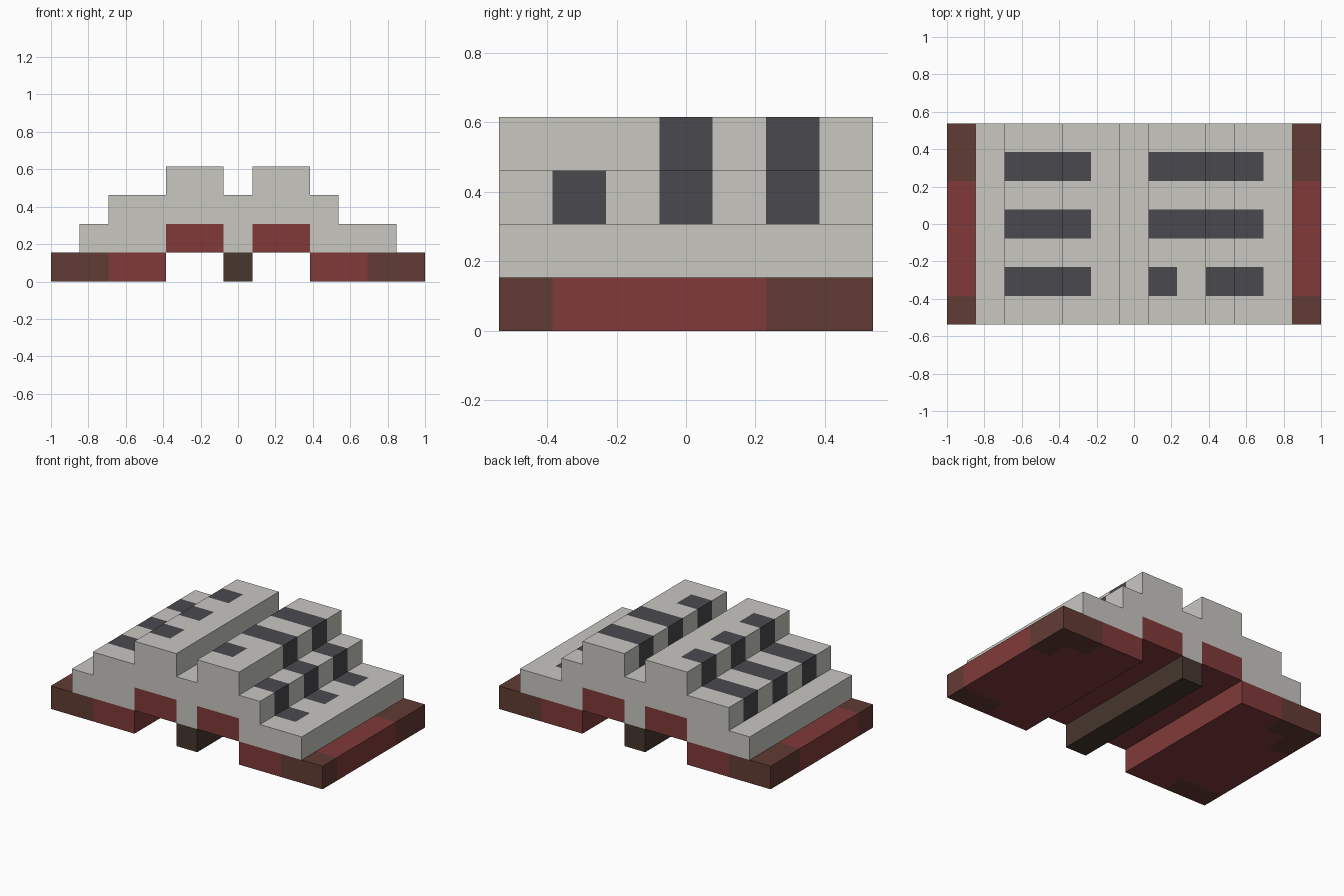
import bpy, bmesh
from math import floor
from mathutils import Vector

if "Cube" in bpy.data.objects:
    bpy.data.objects.remove(bpy.data.objects["Cube"])

U = 2 / 13                      # grid cell; model is 13 x 7 x 4 cells
ORIGIN = Vector((-1, -3.5 * U, 0))


def material(name, rgb):
    m = bpy.data.materials.new(name)
    lin = [((c / 255 + 0.055) / 1.055) ** 2.4 for c in rgb]
    m.diffuse_color = (*lin, 1)
    m.use_nodes = True
    m.node_tree.nodes["Principled BSDF"].inputs["Base Color"].default_value = m.diffuse_color
    return m


GREY = material("light grey", (200, 199, 193))
DARK = material("charcoal", (74, 73, 78))
RED = material("dull red", (129, 58, 58))
BROWN = material("red brown", (98, 59, 52))
UMBER = material("dark umber", (71, 55, 46))


def extrude_profile(name, profile, mats, rule=None):
    """Extrude an x-z outline (in cells) over the full depth; colour by cell rule."""
    bm = bmesh.new()
    verts = [bm.verts.new(ORIGIN + Vector((x, 0, z)) * U) for x, z in profile]
    face = bm.faces.new(verts)
    ext = bmesh.ops.extrude_face_region(bm, geom=[face])
    bmesh.ops.translate(bm, vec=(0, 7 * U, 0),
                        verts=[g for g in ext["geom"] if isinstance(g, bmesh.types.BMVert)])
    bmesh.ops.recalc_face_normals(bm, faces=bm.faces)
    if rule:
        # cut faces along the cell grid so the colour patches have clean edges
        for axis, count in enumerate((13, 7, 4)):
            normal = Vector([float(axis == k) for k in range(3)])
            for i in range(1, count):
                bmesh.ops.bisect_plane(bm, geom=bm.verts[:] + bm.edges[:] + bm.faces[:],
                                       plane_co=ORIGIN + normal * i * U, plane_no=normal)
        for f in bm.faces:
            c = (f.calc_center_median() - f.normal * U / 2 - ORIGIN) / U
            f.material_index = int(rule(*[floor(v) for v in c]))
    mesh = bpy.data.meshes.new(name)
    bm.to_mesh(mesh)
    bm.free()
    for m in mats:
        mesh.materials.append(m)
    bpy.context.collection.objects.link(bpy.data.objects.new(name, mesh))


def box(x0, x1, z0, z1):
    return [(x0, z0), (x1, z0), (x1, z1), (x0, z1)]


# Stepped grey shell with three rows of dark bands
BANDS = {(2, 2), (3, 2), (4, 3), (7, 3), (8, 3), (9, 2), (10, 1)}


def is_band(x, y, z):
    return y in (1, 3, 5) and (x, z) in BANDS and (x, y) != (8, 1)


shell = [(1, 1), (4, 1), (4, 2), (6, 2), (6, 1), (7, 1), (7, 2), (9, 2), (9, 1), (12, 1),
         (12, 2), (10, 2), (10, 3), (9, 3), (9, 4), (7, 4), (7, 3), (6, 3), (6, 4), (4, 4),
         (4, 3), (2, 3), (2, 2), (1, 2)]
extrude_profile("stepped_shell", shell, [GREY, DARK], is_band)


# Red side slabs with brown corners
def is_corner(x, y, z):
    edge = min(x, 12 - x)
    return (edge <= 1 and y in (0, 6)) or (edge == 0 and y == 5)


for side, x0 in (("left", 0), ("right", 9)):
    extrude_profile(side + "_base_slab", box(x0, x0 + 4, 0, 1), [RED, BROWN], is_corner)

# Red groove ceilings beside the keel
for side, x0 in (("left", 4), ("right", 7)):
    extrude_profile(side + "_groove_ceiling", box(x0, x0 + 2, 1, 2), [RED])

# Central keel
extrude_profile("centre_keel", box(6, 7, 0, 1), [UMBER])
